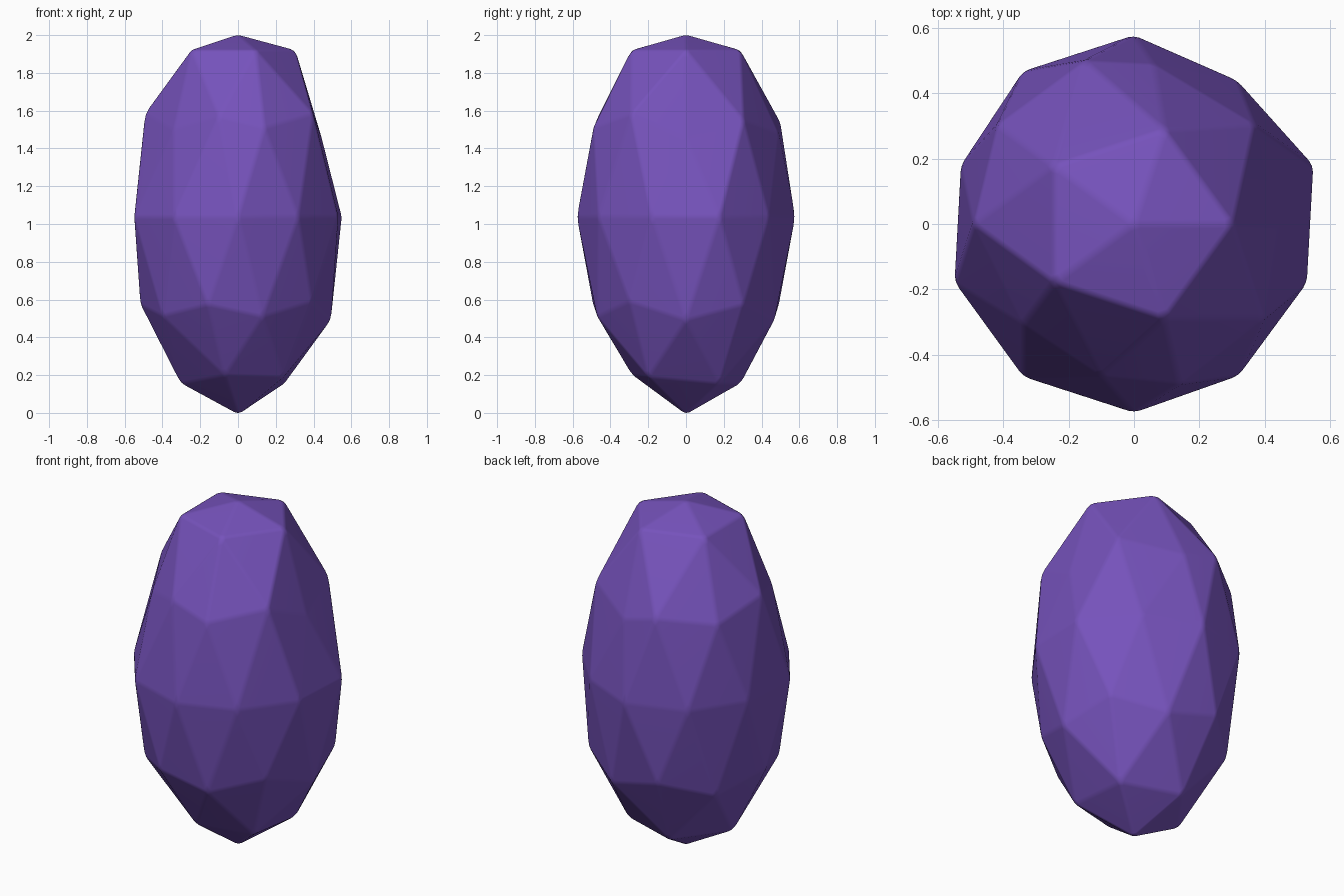
import bpy
from mathutils import Vector

if "Cube" in bpy.data.objects:
    bpy.data.objects.remove(bpy.data.objects["Cube"])

R, H = 0.578, 1.038   # horizontal radius, half height

# Gem body: stretched two-level icosphere
bpy.ops.mesh.primitive_ico_sphere_add(subdivisions=2, radius=1, location=(0, 0, 0))
gem = bpy.context.object
gem.name = "faceted_gem"
for v in gem.data.vertices:
    v.co = Vector((v.co.x * R, v.co.y * R, v.co.z * H + H))
corners = [(v, v.co.copy()) for v in gem.data.vertices]


def move_nearest(target, new):
    """Move the corner that started nearest to target."""
    v = min(corners, key=lambda c: (c[1] - Vector(target)).length)[0]
    v.co = new


# Flattened crown tip and base tip
move_nearest((0, 0, 2.08), (0, 0, 2.003))
move_nearest((0, 0, 0), (0, 0, -0.01))
# Irregular upper corners: right, front left, front, back
move_nearest((0.51, 0, 1.5), (0.445, 0, 1.45))
move_nearest((-0.42, -0.3, 1.5), (-0.34, -0.305, 1.5))
move_nearest((-0.15, -0.47, 1.58), (-0.1, -0.465, 1.57))
move_nearest((0.16, -0.49, 1.5), (0.14, -0.49, 1.51))
move_nearest((0.16, 0.49, 1.5), (0.06, 0.49, 1.48))
move_nearest((-0.15, 0.47, 1.58), (-0.15, 0.5, 1.54))
move_nearest((0.4, 0.29, 1.58), (0.37, 0.305, 1.55))
# Irregular waist corners
move_nearest((0.34, 0.465, 1.04), (0.315, 0.44, 1.04))
move_nearest((0.34, -0.465, 1.04), (0.32, -0.465, 1.04))
move_nearest((0.55, -0.18, 1.04), (0.53, -0.18, 1.04))
move_nearest((-0.55, 0.18, 1.04), (-0.53, 0.18, 1.04))
# Irregular lower corners
move_nearest((0.42, -0.3, 0.57), (0.39, -0.3, 0.59))
move_nearest((0.15, -0.47, 0.49), (0.13, -0.47, 0.51))
move_nearest((-0.4, -0.29, 0.49), (-0.4, -0.29, 0.515))
move_nearest((-0.09, -0.29, 0.155), (-0.07, -0.285, 0.2))
move_nearest((0.25, -0.18, 0.155), (0.24, -0.2, 0.19))

# Softened facet edges
bevel = gem.modifiers.new("soft_edges", 'BEVEL')
bevel.limit_method = 'NONE'
bevel.width = 0.014
bevel.segments = 2
bpy.ops.object.shade_smooth()
normals = gem.modifiers.new("flat_facets", 'WEIGHTED_NORMAL')
normals.keep_sharp = True

mat = bpy.data.materials.new("purple_crystal")
mat.diffuse_color = (0.18, 0.085, 0.5, 1)
mat.use_nodes = True
mat.node_tree.nodes["Principled BSDF"].inputs["Base Color"].default_value = mat.diffuse_color
gem.data.materials.append(mat)
